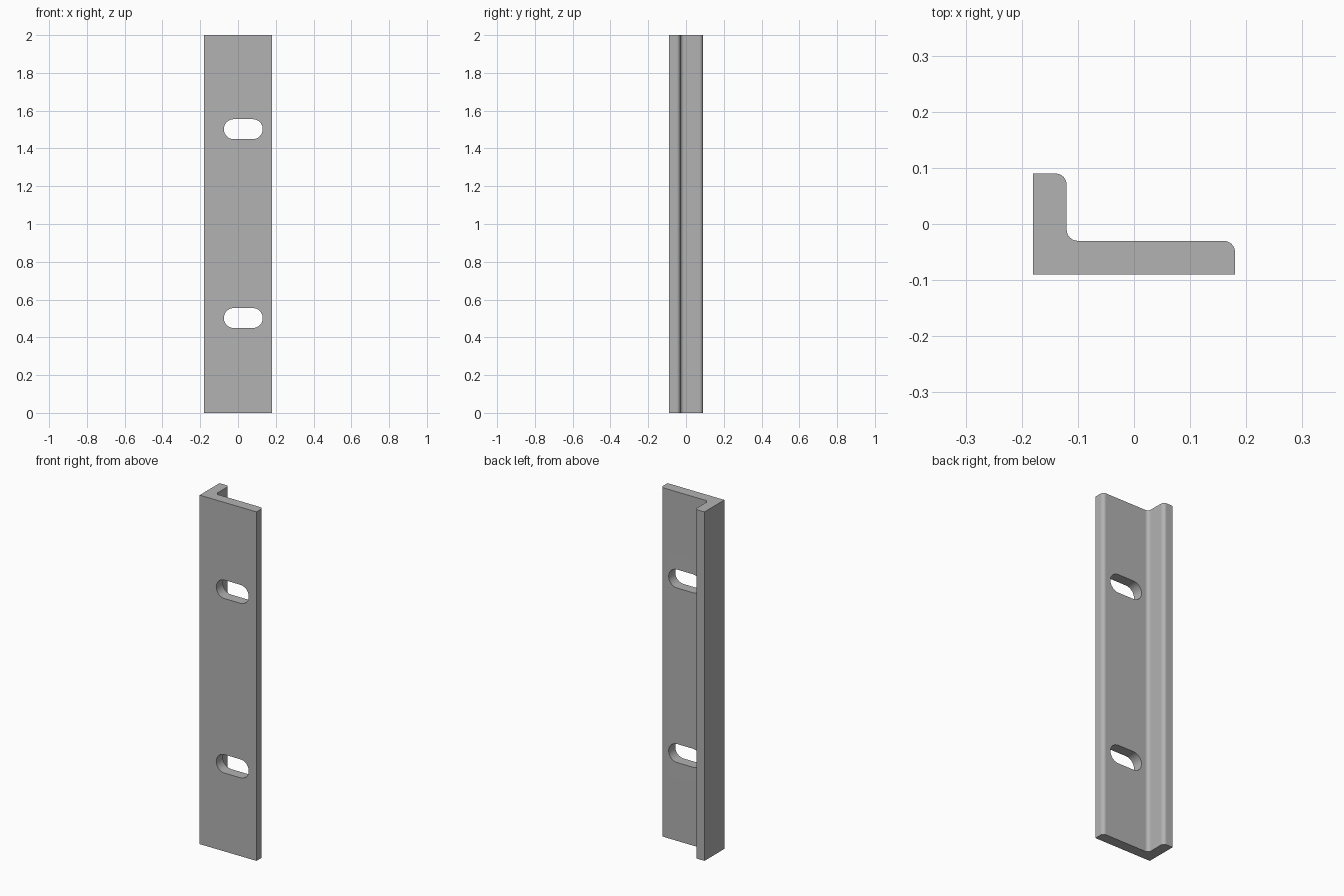
import bpy
import bmesh
from math import cos, sin, pi, radians
from mathutils import Vector

cube = bpy.data.objects.get("Cube")
if cube:
    bpy.data.objects.remove(cube, do_unlink=True)

HEIGHT = 2.0
STEPS = 8

steel = bpy.data.materials.new("plain_grey")
steel.use_nodes = True
grey = (0.45, 0.45, 0.45, 1.0)
steel.diffuse_color = grey
steel.node_tree.nodes["Principled BSDF"].inputs["Base Color"].default_value = grey


def arc(cx, cy, r, start, end, steps=STEPS):
    """Points along an arc, angles in degrees."""
    angles = [radians(start + (end - start) * i / steps) for i in range(steps + 1)]
    return [(cx + r * cos(a), cy + r * sin(a)) for a in angles]


def extruded(name, points, direction):
    """Solid made by sweeping a closed outline of 3D points."""
    bm = bmesh.new()
    face = bm.faces.new([bm.verts.new(p) for p in points])
    swept = bmesh.ops.extrude_face_region(bm, geom=[face])["geom"]
    verts = [v for v in swept if isinstance(v, bmesh.types.BMVert)]
    bmesh.ops.translate(bm, verts=verts, vec=Vector(direction))
    bmesh.ops.recalc_face_normals(bm, faces=bm.faces)
    mesh = bpy.data.meshes.new(name)
    bm.to_mesh(mesh)
    bm.free()
    mesh.materials.append(steel)
    obj = bpy.data.objects.new(name, mesh)
    bpy.context.collection.objects.link(obj)
    return obj


# L-shaped bar: square outer corner, rounded inner corner and toes
R = 0.02
profile = [(-0.18, -0.09), (0.18, -0.09)]
profile += arc(0.18 - R, -0.03 - R, R, 0, 90)
profile += arc(-0.12 + R, -0.03 + R, R, 270, 180)
profile += arc(-0.12 - R, 0.09 - R, R, 0, 90)
profile += [(-0.18, 0.09)]
bar = extruded("angle_bar", [(x, y, 0) for x, y in profile], (0, 0, HEIGHT))
bpy.context.view_layer.objects.active = bar
bar.select_set(True)

# Two horizontal slots through the wide leg
SLOT_X, SLOT_R, SLOT_HALF = 0.028, 0.053, 0.05
for z in (0.502, 1.502):
    outline = arc(SLOT_X + SLOT_HALF, z, SLOT_R, -90, 90, 16)
    outline += arc(SLOT_X - SLOT_HALF, z, SLOT_R, 90, 270, 16)
    cutter = extruded("slot_cutter", [(x, -0.15, h) for x, h in outline], (0, 0.2, 0))
    cutter.hide_render = True
    cut = bar.modifiers.new("slot", "BOOLEAN")
    cut.operation = "DIFFERENCE"
    cut.solver = "EXACT"
    cut.object = cutter
    bpy.ops.object.modifier_apply(modifier=cut.name)
    bpy.data.objects.remove(cutter, do_unlink=True)

# Smooth roundings, flat faces kept flat
bpy.ops.object.shade_smooth_by_angle(angle=radians(30))
weighted = bar.modifiers.new("flat_faces", "WEIGHTED_NORMAL")
weighted.keep_sharp = True
